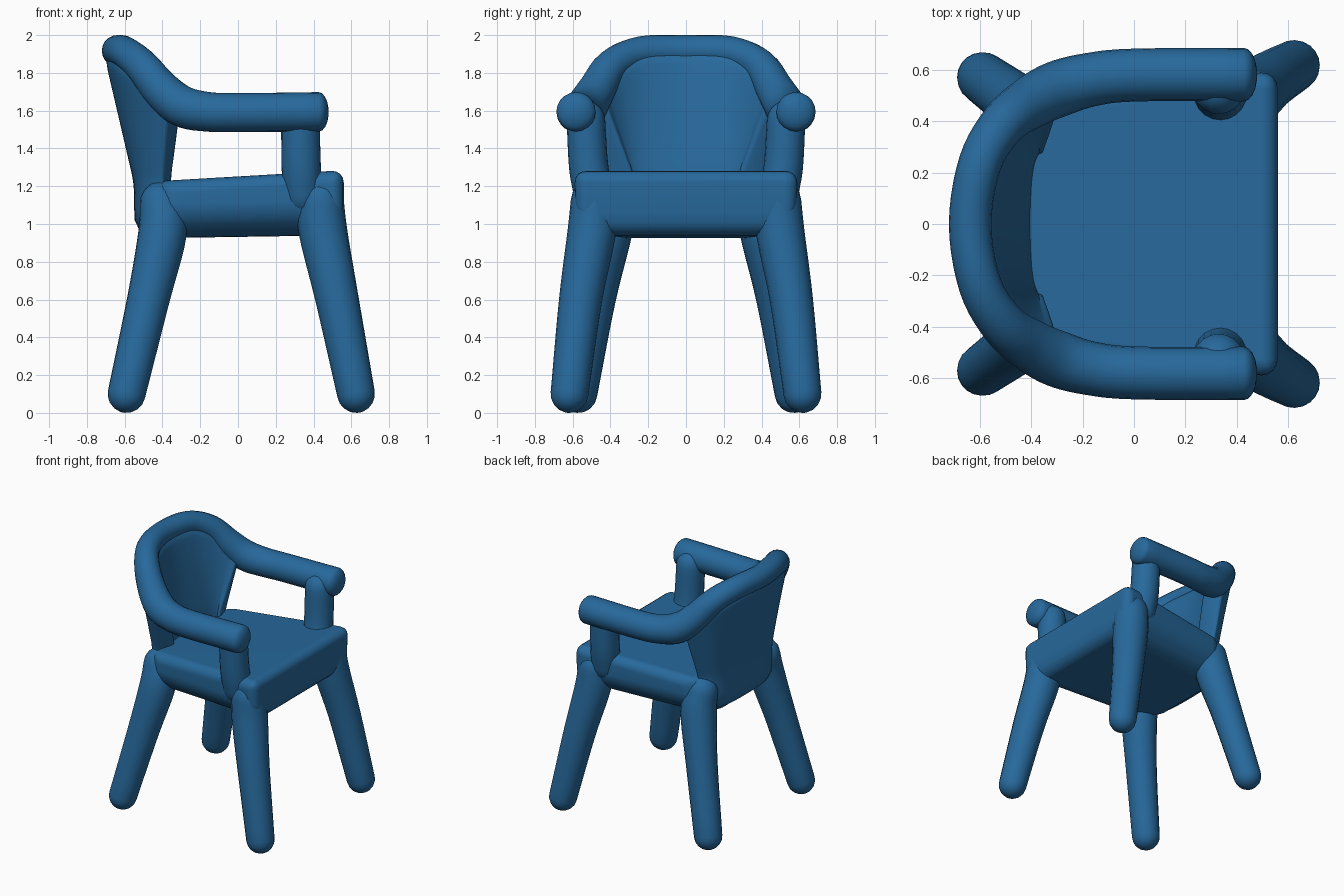
import bpy, bmesh, math
from mathutils import Vector

cube = bpy.data.objects.get("Cube")
if cube:
    bpy.data.objects.remove(cube, do_unlink=True)

BLUE = (0.02, 0.14, 0.33, 1)
blue = bpy.data.materials.new("blue_plastic")
blue.use_nodes = True
blue.diffuse_color = BLUE
blue.node_tree.nodes["Principled BSDF"].inputs["Base Color"].default_value = BLUE


def finish(name, bm):
    bmesh.ops.recalc_face_normals(bm, faces=bm.faces)
    mesh = bpy.data.meshes.new(name)
    bm.to_mesh(mesh)
    bm.free()
    mesh.materials.append(blue)
    mesh.shade_smooth()
    obj = bpy.data.objects.new(name, mesh)
    bpy.context.collection.objects.link(obj)
    return obj


def spline(points, steps):
    """Catmull-Rom samples through points of any dimension."""
    p = [Vector(q) for q in points]
    p = [2 * p[0] - p[1]] + p + [2 * p[-1] - p[-2]]
    out = []
    for a, b, c, d in zip(p, p[1:], p[2:], p[3:]):
        for i in range(steps):
            t = i / steps
            out.append((2 * b + (c - a) * t + (2 * a - 5 * b + 4 * c - d) * t**2
                        + (3 * b - a - 3 * c + d) * t**3) / 2)
    return out + [p[-2]]


def skin(bm, loops):
    """Closed skin over a stack of vertex loops."""
    for a, b in zip(loops, loops[1:]):
        for k in range(len(a)):
            j = (k + 1) % len(a)
            bm.faces.new((a[k], a[j], b[j], b[k]))
    bm.faces.new(loops[0])
    bm.faces.new(loops[-1])


def tube(name, points, ref, cap=1.0, sides=20, steps=5):
    """Round-ended tube through (x, y, z, radius) points."""
    path = spline(points, steps)
    pos = [q.to_3d() for q in path]
    rings = []
    last = len(pos) - 1
    for i, q in enumerate(path):
        tangent = (pos[min(i + 1, last)] - pos[max(i - 1, 0)]).normalized()
        r = q[3]
        ring = [(pos[i], tangent, r)]
        if i in (0, last):
            sign = -1 if i == 0 else 1
            dome = [math.radians(a) for a in (0, 20, 40, 60, 80)]
            ring = [(pos[i] + tangent * sign * cap * r * math.sin(a), tangent, r * math.cos(a))
                    for a in dome]
            if i == 0:
                ring.reverse()
        rings += ring
    bm = bmesh.new()
    loops = []
    for centre, tangent, r in rings:
        u = (ref - tangent * ref.dot(tangent)).normalized()
        v = tangent.cross(u)
        angles = [math.tau * k / sides for k in range(sides)]
        loops.append([bm.verts.new(centre + r * (u * math.cos(a) + v * math.sin(a)))
                      for a in angles])
    skin(bm, loops)
    return finish(name, bm)


def mirrored(points):
    """Half path ending on the centre plane, continued to the other side."""
    return points + [(q[0], -q[1], *q[2:]) for q in reversed(points[:-1])]


# Legs end inside the seat corners; front posts carry the arms
uprights = {
    "front_leg": [(.625, .617, .1, .1), (.525, .558, .6, .114), (.452, .5, .95, .128),
                  (.435, .485, 1.12, .125)],
    "rear_leg": [(-.59, .57, .1, .1), (-.475, .485, .6, .112), (-.4, .415, .95, .128),
                 (-.405, .38, 1.11, .115)],
    "front_post": [(.345, .485, 1.15, .106), (.335, .515, 1.3, .104), (.33, .53, 1.55, .102)],
}
for name, path in uprights.items():
    for side, s in (("left", 1), ("right", -1)):
        tube(f"{name}_{side}", [(x, s * y, z, r) for x, y, z, r in path], Vector((1, 0, 0)))

# Arms and top rail in one continuous U
rail = [(.428, .582, 1.594, .104), (0, .58, 1.59, .103), (-.17, .562, 1.595, .105),
        (-.3, .525, 1.625, .11), (-.405, .472, 1.71, .102), (-.51, .39, 1.838, .09),
        (-.6, .236, 1.91, .084), (-.638, 0, 1.917, .083)]
tube("arm_rail", mirrored(rail), Vector((0, 0, 1)), cap=.5)

# Thick curved back panel lofted from the seat underside up to the rail
top = [(-.33, .495, 1.62)] + [q[:3] for q in rail[4:]]
low = [(-.37, .345, 1.22), (-.42, .325, 1.22), (-.455, .26, 1.22), (-.47, .16, 1.22),
       (-.475, 0, 1.22)]
bm = bmesh.new()
rows = []
for step in range(-2, 9):
    t = max(step, 0) / 8
    drop = Vector((0, 0, min(step, 0) * .135))
    rows.append([bm.verts.new(a.lerp(b, t) + drop)
                 for a, b in zip(spline(mirrored(low), 4), spline(mirrored(top), 4))])
for a, b in zip(rows, rows[1:]):
    for k in range(len(a) - 1):
        bm.faces.new((a[k], a[k + 1], b[k + 1], b[k]))
back = finish("back_panel", bm)
shell = back.modifiers.new("thickness", 'SOLIDIFY')
shell.thickness = .15
shell.offset = 0
back.modifiers.new("rounding", 'SUBSURF').levels = 1

# Seat: tapered slab with a narrower underside and cut rear corners,
# as (z front, z rear, x front, x rear, y front, y rear)
bm = bmesh.new()
loops = []
for zf, zr, xf, xr, yf, yr in ((.94, .925, .53, -.5, .46, .38),
                               (1.06, 1.04, .56, -.5, .59, .5),
                               (1.285, 1.225, .56, -.5, .6, .49)):
    half = [(xf, yf, zf), (xr + .12, yr, zr), (xr, yr - .13, zr)]
    corners = half + [(x, -y, z) for x, y, z in reversed(half)]
    loops.append([bm.verts.new(c) for c in corners])
skin(bm, loops)
seat = finish("seat", bm)
bevel = seat.modifiers.new("soft_edges", 'BEVEL')
bevel.width = .065
bevel.segments = 4
bevel.limit_method = 'ANGLE'
bevel.angle_limit = math.radians(20)
seat.modifiers.new("even_shading", 'WEIGHTED_NORMAL')
